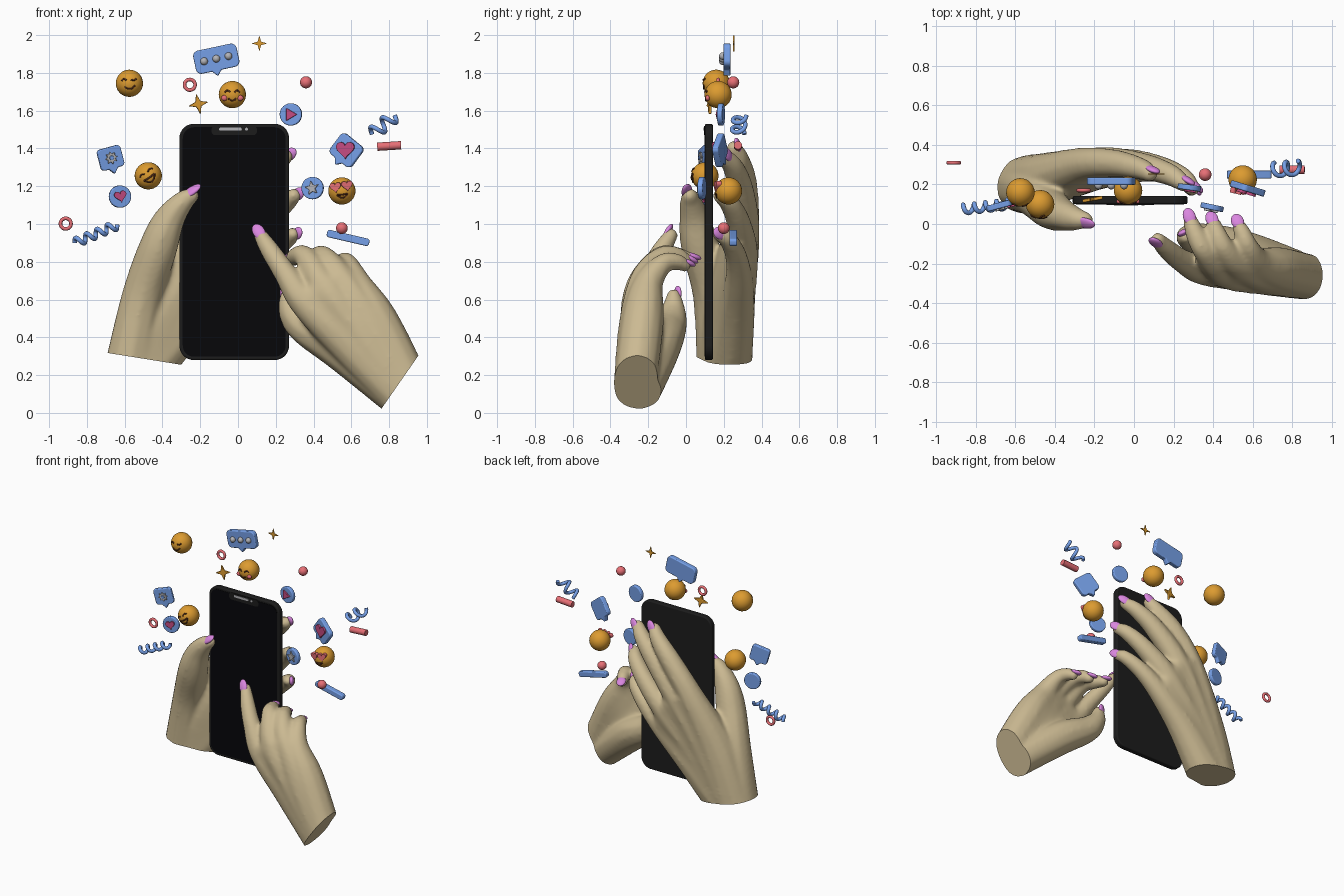
import bpy, bmesh, math
from mathutils import Vector, Matrix, Euler

if "Cube" in bpy.data.objects:
    bpy.data.objects.remove(bpy.data.objects["Cube"])

def mat(name, r, g, b):
    m = bpy.data.materials.new(name)
    m.diffuse_color = (r, g, b, 1)
    m.use_nodes = True
    m.node_tree.nodes["Principled BSDF"].inputs["Base Color"].default_value = m.diffuse_color
    return m

SKIN, NAIL = mat("skin", .60, .49, .29), mat("nail", .70, .24, .74)
BLACK, GLASS = mat("black", .012, .012, .012), mat("glass", .002, .002, .003)
BLUE, RED = mat("blue", .18, .35, .80), mat("red", .80, .16, .18)
GOLD, PINK = mat("gold", .72, .33, .03), mat("pink", .55, .07, .22)
GREY, BROWN = mat("grey", .45, .45, .47), mat("brown", .10, .03, .01)

def add(name, bm, m, M=Matrix()):
    me = bpy.data.meshes.new(name)
    bm.to_mesh(me)
    bm.free()
    ob = bpy.data.objects.new(name, me)
    bpy.context.collection.objects.link(ob)
    me.materials.append(m)
    ob.matrix_world = M
    return ob

def active(ob):
    bpy.ops.object.select_all(action='DESELECT')
    ob.select_set(True)
    bpy.context.view_layer.objects.active = ob

def place(x, y, z, roll=0, yaw=0):
    return Matrix.Translation((x, y, z)) @ Euler((0, math.radians(-roll), math.radians(yaw))).to_matrix().to_4x4()

def plate(name, outline, M, y0, y1, m, bev=.006):
    """Extruded outline facing -y, with rounded rim"""
    bm = bmesh.new()
    f = bm.faces.new([bm.verts.new((x, y0, z)) for x, z in outline])
    ext = bmesh.ops.extrude_face_region(bm, geom=[f])
    bmesh.ops.translate(bm, vec=(0, y1 - y0, 0), verts=[v for v in ext['geom'] if isinstance(v, bmesh.types.BMVert)])
    bmesh.ops.recalc_face_normals(bm, faces=bm.faces)
    ob = add(name, bm, m, M)
    if bev:
        b = ob.modifiers.new("bevel", 'BEVEL')
        b.width, b.segments, b.limit_method, b.angle_limit = bev, 3, 'ANGLE', .7
    active(ob)
    bpy.ops.object.shade_smooth_by_angle(angle=.6)
    return ob

def ball(name, M, m, scale):
    bm = bmesh.new()
    bmesh.ops.create_uvsphere(bm, u_segments=28, v_segments=18, radius=1)
    bmesh.ops.scale(bm, vec=scale, verts=bm.verts)
    for f in bm.faces:
        f.smooth = True
    return add(name, bm, m, M)

def wire(name, pts, r, m, M=Matrix(), cyclic=False):
    cu = bpy.data.curves.new(name, 'CURVE')
    cu.dimensions, cu.bevel_depth, cu.bevel_resolution, cu.use_fill_caps = '3D', r, 4, True
    s = cu.splines.new('POLY')
    s.points.add(len(pts) - 1)
    for p, c in zip(s.points, pts):
        p.co = (*c, 1)
    s.use_cyclic_u = cyclic
    ob = bpy.data.objects.new(name, cu)
    bpy.context.collection.objects.link(ob)
    cu.materials.append(m)
    ob.matrix_world = M
    active(ob)
    bpy.ops.object.convert(target='MESH')
    bpy.ops.object.shade_smooth_by_angle(angle=.9)

# Outlines
def rrect(w, h, r, tail=None):
    pts = []
    for k, (sx, sz) in enumerate(((1, 1), (-1, 1), (-1, -1), (1, -1))):
        for i in range(9):
            a = math.pi / 2 * (k + i / 8)
            pts.append((sx * (w / 2 - r) + r * math.cos(a), sz * (h / 2 - r) + r * math.sin(a)))
        if k == 2 and tail is not None:
            pts += [(tail - .025, -h / 2), (tail, -h / 2 - .03), (tail + .025, -h / 2)]
    return pts

def circle(r, n=36):
    return [(r * math.cos(2 * math.pi * i / n), r * math.sin(2 * math.pi * i / n)) for i in range(n)]

def star(n, R, r):
    return [((R, r)[i % 2] * math.sin(math.pi * i / n), (R, r)[i % 2] * math.cos(math.pi * i / n)) for i in range(2 * n)]

def heart(s):
    T = [2 * math.pi * i / 36 for i in range(36)]
    return [(s * math.sin(t) ** 3, s * (13 * math.cos(t) - 5 * math.cos(2 * t) - 2 * math.cos(3 * t) - math.cos(4 * t) + 2) / 16) for t in T]

# Hands: chains of (x, y, z, radius), fused and smoothed, then cut at the wrist
tb = bmesh.new()
bmesh.ops.create_icosphere(tb, subdivisions=2, radius=1)
BV = [v.co.copy() for v in tb.verts]
BF = [[v.index for v in f.verts] for f in tb.faces]
tb.free()

def hand(name, chains, cut_co, cut_no):
    V, F = [], []
    paths = [[Vector(c) for c in ch] for _, ch, _, _ in chains]
    # palm filler between neighbouring fingers
    for a, b in zip(paths[:3], paths[1:4]):
        for t in (.33, .67):
            paths.append([p.lerp(q, t) - Vector((0, 0, 0, .002 * i)) for i, (p, q) in enumerate(zip(a[:3], b[:3]))])
    for P in paths:
        P = [2 * P[0] - P[1]] + P + [2 * P[-1] - P[-2]]
        for a, b, c, d in zip(P, P[1:], P[2:], P[3:]):
            for i in range(16):
                t = i / 15
                q = .5 * (2 * b + (c - a) * t + (2 * a - 5 * b + 4 * c - d) * t * t + (3 * b - a - 3 * c + d) * t ** 3)
                o = len(V)
                V += [v * q.w + q.xyz for v in BV]
                F += [[j + o for j in f] for f in BF]
    for label, ch, hint, nl in chains:
        tip, prev = Vector(ch[-1]), Vector(ch[-2])
        d = (tip - prev).xyz.normalized()
        n = Vector(hint)
        n = (n - d * n.dot(d)).normalized()
        R = Matrix((d, n.cross(d), n)).transposed().to_4x4()
        ball(f"{name}_{label}_nail", Matrix.Translation(tip.xyz + n * tip.w * .6 + d * .012) @ R, NAIL, (nl, .032, .016))
    me = bpy.data.meshes.new(name)
    me.from_pydata(V, [], F)
    ob = bpy.data.objects.new(name, me)
    bpy.context.collection.objects.link(ob)
    r = ob.modifiers.new("fuse", 'REMESH')
    r.mode, r.voxel_size, r.use_smooth_shade = 'VOXEL', .011, True
    s = ob.modifiers.new("soften", 'SMOOTH')
    s.factor, s.iterations = .5, 18
    active(ob)
    bpy.ops.object.convert(target='MESH')
    bm = bmesh.new()
    bm.from_mesh(ob.data)
    cut = bmesh.ops.bisect_plane(bm, geom=bm.verts[:] + bm.edges[:] + bm.faces[:], plane_co=cut_co, plane_no=cut_no, clear_outer=True)
    bmesh.ops.holes_fill(bm, edges=[e for e in cut['geom_cut'] if isinstance(e, bmesh.types.BMEdge)], sides=0)
    bm.to_mesh(ob.data)
    bm.free()
    ob.data.materials.clear()
    ob.data.materials.append(SKIN)
    bpy.ops.object.shade_smooth_by_angle(angle=.8)

hand("holding_hand", [
    ("index", [(-.59, .2, .15, .145), (-.44, .23, .6, .135), (-.25, .30, 1.0, .09), (-.09, .305, 1.22, .073), (.03, .28, 1.34, .058), (.08, .255, 1.4, .044)], (.2, 1, .2), .05),
    ("middle", [(-.58, .2, .15, .145), (-.36, .24, .6, .13), (-.14, .305, .96, .088), (.05, .29, 1.18, .071), (.18, .25, 1.3, .058), (.25, .205, 1.355, .044)], (.5, 1, .2), .05),
    ("ring", [(-.57, .2, .15, .145), (-.29, .25, .56, .115), (-.05, .30, .83, .085), (.13, .28, 1.0, .068), (.25, .23, 1.11, .055), (.295, .18, 1.15, .041)], (.8, .6, .2), .045),
    ("little", [(-.56, .2, .15, .145), (-.24, .26, .49, .105), (0, .28, .70, .075), (.15, .265, .83, .06), (.26, .22, .92, .05), (.29, .175, .945, .038)], (.8, .6, 0), .042),
    ("thumb", [(-.59, .2, .15, .145), (-.51, .15, .6, .115), (-.42, .075, .88, .105), (-.36, .045, 1.03, .082), (-.29, .025, 1.12, .058), (-.245, .02, 1.15, .042)], (-.3, -.6, .8), .06),
], (-.52, .2, .29), (-.16, 0, -1))

hand("tapping_hand", [
    ("index", [(.90, -.275, .05, .115), (.6, -.23, .36, .12), (.36, -.23, .58, .085), (.25, -.19, .74, .063), (.17, -.13, .86, .053), (.12, -.08, .94, .04)], (-.1, -1, .3), .05),
    ("middle", [(.91, -.275, .07, .115), (.64, -.24, .42, .12), (.46, -.235, .66, .09), (.36, -.14, .82, .061), (.31, -.05, .83, .051), (.285, .02, .81, .039)], (0, .2, 1), .047),
    ("ring", [(.92, -.275, .09, .115), (.7, -.24, .46, .12), (.55, -.215, .70, .085), (.46, -.13, .82, .061), (.42, -.05, .83, .05), (.40, .005, .80, .039)], (0, .2, 1), .045),
    ("little", [(.93, -.275, .105, .115), (.74, -.23, .48, .115), (.63, -.2, .68, .08), (.58, -.12, .79, .055), (.55, -.05, .80, .046), (.53, -.005, .78, .036)], (0, .2, 1), .042),
    ("thumb", [(.90, -.275, .05, .115), (.56, -.15, .33, .12), (.36, -.09, .45, .095), (.29, -.07, .52, .073), (.265, -.065, .58, .053), (.262, -.065, .62, .04)], (-.5, 1, .1), .042),
], (.845, -.27, .145), (.82, 0, -.57))

# Phone
P = place(-.02, .12, .905)
plate("phone_body", rrect(.58, 1.25, .075), P, -.02, .022, BLACK, .008)
plate("phone_screen", rrect(.545, 1.215, .06), P, -.022, 0, GLASS, 0)
plate("phone_notch", rrect(.24, .05, .02), P @ place(0, 0, .59), -.024, 0, BLACK, 0)
plate("phone_speaker", rrect(.12, .016, .0079), P @ place(-.02, 0, .597), -.027, 0, GREY, 0)
plate("phone_camera", circle(.008, 16), P @ place(.065, 0, .597), -.027, 0, GREY, 0)

# Emoji balls with simple faces
def emoji(name, M, arcs, hearts=(), cheeks=(), r=.072):
    ball(name, M, GOLD, (r, r, r))
    dep = lambda u, v: -math.sqrt(r * r - u * u - v * v)
    for i, (u, v, w, h) in enumerate(arcs):
        pts = [(u + w * k / 4, v + h * (1 - (k / 4) ** 2)) for k in range(-4, 5)]
        wire(f"{name}_line_{i}", [(a, dep(a, b), b) for a, b in pts], .0045, BROWN, M)
    for i, (u, v) in enumerate(hearts):
        plate(f"{name}_heart_{i}", heart(.03), M @ place(u, 0, v, 0, u * 800), -.073, -.045, RED, .008)
    for i, (u, v) in enumerate(cheeks):
        ball(f"{name}_cheek_{i}", M @ place(u, dep(u, v), v), RED, (.017, .012, .015))

emoji("wink_ball", place(-.575, .16, 1.745, 10, 0), [(-.026, .018, .012, .01), (.026, .018, .014, -.006), (0, -.015, .028, -.015)])
emoji("laugh_ball", place(-.475, .10, 1.255, 35), [(-.026, .018, .015, .008), (.026, .018, .015, .008), (0, -.008, .034, -.028), (0, -.008, .034, -.003)])
emoji("blush_ball", place(-.03, .17, 1.685), [(-.026, .012, .014, .01), (.026, .012, .014, .01), (0, -.02, .02, -.012)], (), [(-.042, -.018), (.042, -.018)])
emoji("love_ball", place(.55, .225, 1.175, 8), [(0, -.018, .028, -.018), (0, -.018, .028, -.002)], [(-.016, .022), (.016, .022)])

# Speech bubbles
B = place(-.115, .215, 1.875, 12)
plate("chat_bubble", rrect(.235, .125, .03, -.01), B, -.017, .02, BLUE)
for i in (-1, 0, 1):
    ball(f"chat_dot_{i + 1}", B @ place(i * .066, -.02, 0), GREY, (.02, .02, .02))
B = place(.575, .18, 1.39, -38, -17)
plate("heart_bubble", rrect(.15, .135, .025, 0), B, -.017, .017, BLUE)
plate("heart_bubble_icon", heart(.05), B @ place(0, 0, 0, 38), -.03, 0, PINK)
B = place(-.675, .095, 1.35, 15, 15)
plate("gear_bubble", rrect(.13, .115, .02, 0), B, -.015, .015, BLUE)
plate("gear_icon", star(8, .034, .022), B, -.025, 0, GREY, .002)
plate("gear_hub", circle(.012, 20), B, -.029, 0, BLUE, .002)

# Round badges
for name, M, out, m in (("play", place(.28, .185, 1.58, 0, -8), [(-.022, .034), (-.022, -.034), (.036, 0)], PINK),
                        ("star", place(.395, .085, 1.19, 10, -12), star(5, .04, .018), GREY),
                        ("love", place(-.625, .11, 1.145, 12, 12), heart(.033), PINK)):
    plate(name + "_badge", circle(.059), M, -.014, .014, BLUE)
    plate(name + "_icon", out, M, -.024, 0, m, .003)

# Sparkles
plate("small_sparkle", star(4, .042, .013), place(.113, .253, 1.956), -.003, .003, GOLD, 0)
plate("large_sparkle", star(4, .055, .019), place(-.21, .125, 1.635, 12, 10), -.009, .009, GOLD, .004)

# Rings, beads, bars
for i, M in enumerate((place(-.255, .17, 1.737), place(-.912, .31, 1.002))):
    wire(f"ring_{i}", [(x, 0, z) for x, z in circle(.028)], .0095, RED, M, True)
ball("bead_top", place(.36, .25, 1.75), RED, (.032,) * 3)
ball("bead_low", place(.55, .2, .978), RED, (.031,) * 3)
wire("red_bar", [(-.063, 0, -.004), (.063, 0, .004)], .022, RED, place(.8, .275, 1.413))
plate("blue_bar", rrect(.23, .04, .015), place(.583, .25, .926, -13), -.02, .02, BLUE)

# Coiled ribbons
def coil(name, a, b, turns, amp):
    a, b = Vector(a), Vector(b)
    d = (b - a).normalized()
    s = Vector((0, 1, 0))
    n = d.cross(s).normalized()
    N = turns * 20
    wire(name, [a + (b - a) * i / N + amp * (n * math.sin(i * math.pi / 10) + s * math.cos(i * math.pi / 10)) for i in range(int(N) + 1)], .012, BLUE)

coil("left_coil", (-.865, .075, .90), (-.64, .10, .995), 4, .022)
coil("right_coil", (.71, .275, 1.475), (.83, .285, 1.575), 2, .034)
